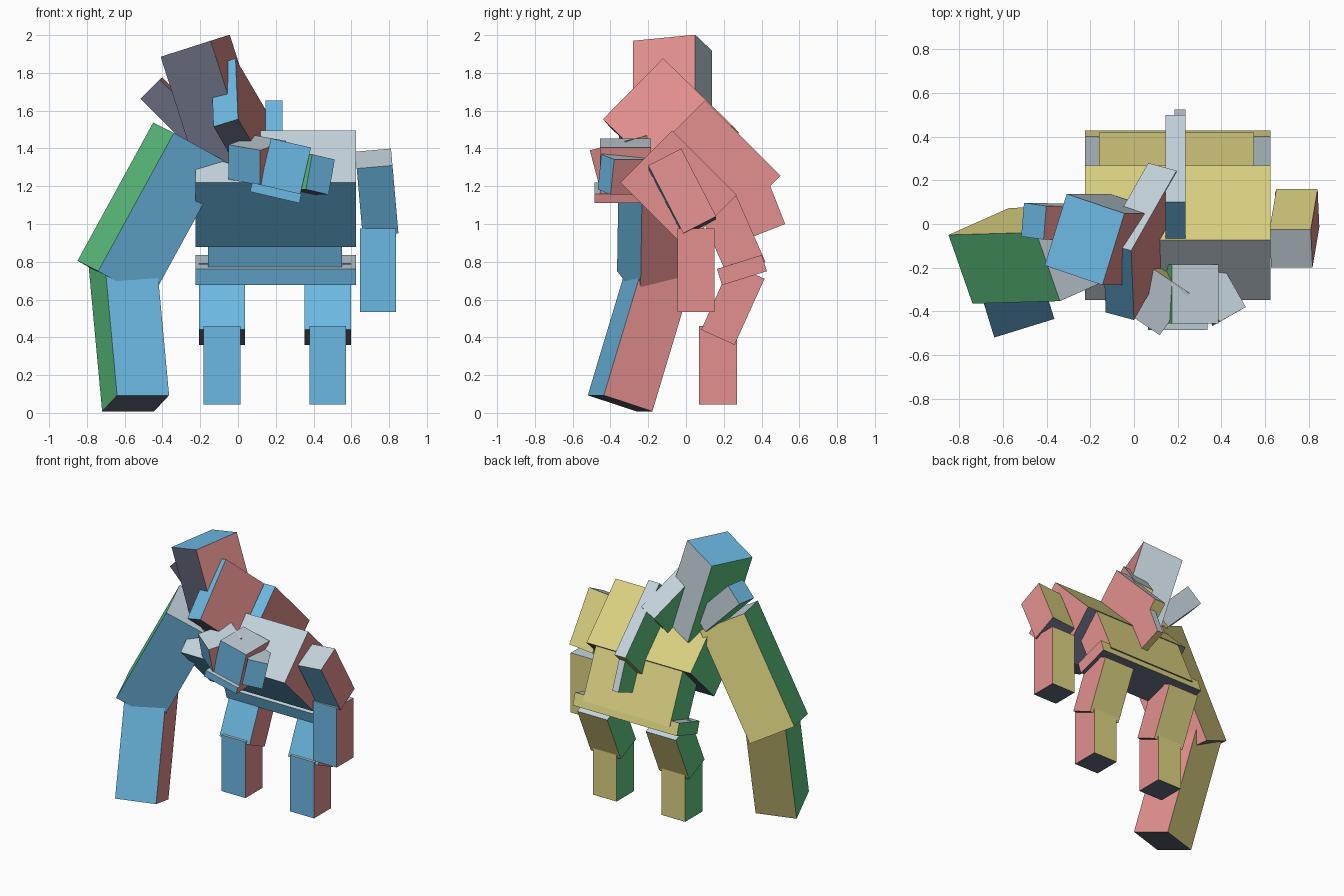
import bpy, bmesh, math
from mathutils import Matrix, Vector

if "Cube" in bpy.data.objects:
    bpy.data.objects.remove(bpy.data.objects["Cube"])


def lin(c):
    c /= 255
    return c / 12.92 if c <= 0.04045 else ((c + 0.055) / 1.055) ** 2.4


def material(name, r, g, b):
    m = bpy.data.materials.new(name)
    m.diffuse_color = (lin(r), lin(g), lin(b), 1)
    m.use_nodes = True
    m.node_tree.nodes["Principled BSDF"].inputs["Base Color"].default_value = m.diffuse_color
    return m


# One colour per local side of every block
MATS = [material("front_blue", 108, 185, 227), material("back_yellow", 220, 210, 130),
        material("right_pink", 226, 144, 142), material("left_green", 94, 198, 130),
        material("top_grey", 197, 212, 220), material("bottom_slate", 102, 107, 126)]


def side_index(n):
    if abs(n.y) > 0.5:
        return 0 if n.y < 0 else 1
    if abs(n.x) > 0.5:
        return 2 if n.x > 0 else 3
    return 4 if n.z > 0 else 5


def block(name, size, center, rot):
    """Box with a colour for each local side."""
    bm = bmesh.new()
    bmesh.ops.create_cube(bm, size=1)
    bmesh.ops.scale(bm, vec=size, verts=bm.verts)
    bm.normal_update()
    for f in bm.faces:
        f.material_index = side_index(f.normal)
    me = bpy.data.meshes.new(name)
    bm.to_mesh(me)
    bm.free()
    for m in MATS:
        me.materials.append(m)
    ob = bpy.data.objects.new(name, me)
    bpy.context.collection.objects.link(ob)
    ob.matrix_world = Matrix.Translation(center) @ rot.to_4x4()
    return ob


def pitch(deg):
    return Matrix.Rotation(math.radians(deg), 3, 'X')


def roll(deg):
    return Matrix.Rotation(math.radians(deg), 3, 'Y')


def axes(x, y):
    """Rotation from an x direction and an approximate y direction."""
    x = Vector(x).normalized()
    y = Vector(y)
    y = (y - x * y.dot(x)).normalized()
    return Matrix((x, y, x.cross(y))).transposed()


def corner_block(name, size, corner, signs, rot):
    """Block placed by one known corner (signs tell which one)."""
    off = Vector([-s * d / 2 for s, d in zip(signs, size)])
    return block(name, size, Vector(corner) + rot @ off, rot)


FLAT = Matrix.Identity(3)

# Legs
for side, x in (("left", -0.085), ("right", 0.475)):
    block(side + "_lower_leg", (0.195, 0.20, 0.415), (x, 0.17, 0.253), FLAT)
    block(side + "_upper_leg", (0.245, 0.194, 0.384), (x, 0.248, 0.575), pitch(-24.4))

# Body
block("pelvis", (0.85, 0.249, 0.09), (0.2, 0.296, 0.756), pitch(17.3))
block("abdomen", (0.71, 0.214, 0.38), (0.195, 0.246, 0.931), pitch(23.7))
block("chest", (0.85, 0.389, 0.483), (0.2, -0.04, 1.186), pitch(45))

# Small arm
block("small_upper_arm", (0.19, 0.196, 0.405), (0.735, -0.02, 1.167), roll(-5) @ pitch(27.2))
block("small_forearm", (0.192, 0.194, 0.44), (0.741, 0.053, 0.755), FLAT)

# Giant arm
corner_block("giant_upper_arm", (0.34, 0.338, 0.835), (-0.74, -0.365, 0.75), (-1, -1, -1),
             axes((0.815, 0.363, -0.452), (-0.325, 0.932, 0.163)))
corner_block("giant_forearm", (0.288, 0.282, 0.80), (-0.64, -0.52, 0.093), (-1, -1, -1),
             axes((0.955, 0.295, 0), (-0.30, 0.905, -0.30)))

# Hump and side spike: their local front points up
TIP = pitch(-90)
corner_block("tall_hump", (0.292, 0.65, 0.345), (-0.145, -0.28, 1.97), (1, -1, -1),
             axes((0.907, -0.308, 0.291), (0.275, 0.957, 0.087)) @ TIP)
block("side_spike", (0.145, 0.40, 0.155), (-0.318, 0.01, 1.578),
      axes((0.70, -0.10, 0.70), (0.10, 0.99, 0.08)) @ TIP)

# Crest plates down the back
corner_block("front_crest", (0.14, 0.55, 0.453), (0, -0.44, 1.555), (1, -1, -1),
             axes((0.926, -0.25, 0.285), (0.378, 0.666, -0.644)))
corner_block("middle_crest", (0.09, 0.565, 0.30), (0.235, 0.10, 1.655), (1, -1, 1), pitch(-45))
corner_block("rear_crest", (0.05, 0.30, 0.30), (0.235, 0.525, 1.0), (1, 1, 1), pitch(-68.5))

# Face
block("skull", (0.218, 0.27, 0.252), (0.252, -0.32, 1.306), roll(13))
block("jaw", (0.268, 0.28, 0.05), (0.20, -0.345, 1.165), roll(13))
block("left_cheek", (0.205, 0.24, 0.19), (0.1025, -0.333, 1.338),
      axes((0.82, -0.555, -0.145), (0.58, 0.787, 0.207)))
block("right_cheek", (0.14, 0.22, 0.19), (0.382, -0.328, 1.262),
      axes((0.85, 0.48, -0.2), (-0.5, 0.86, 0)))
